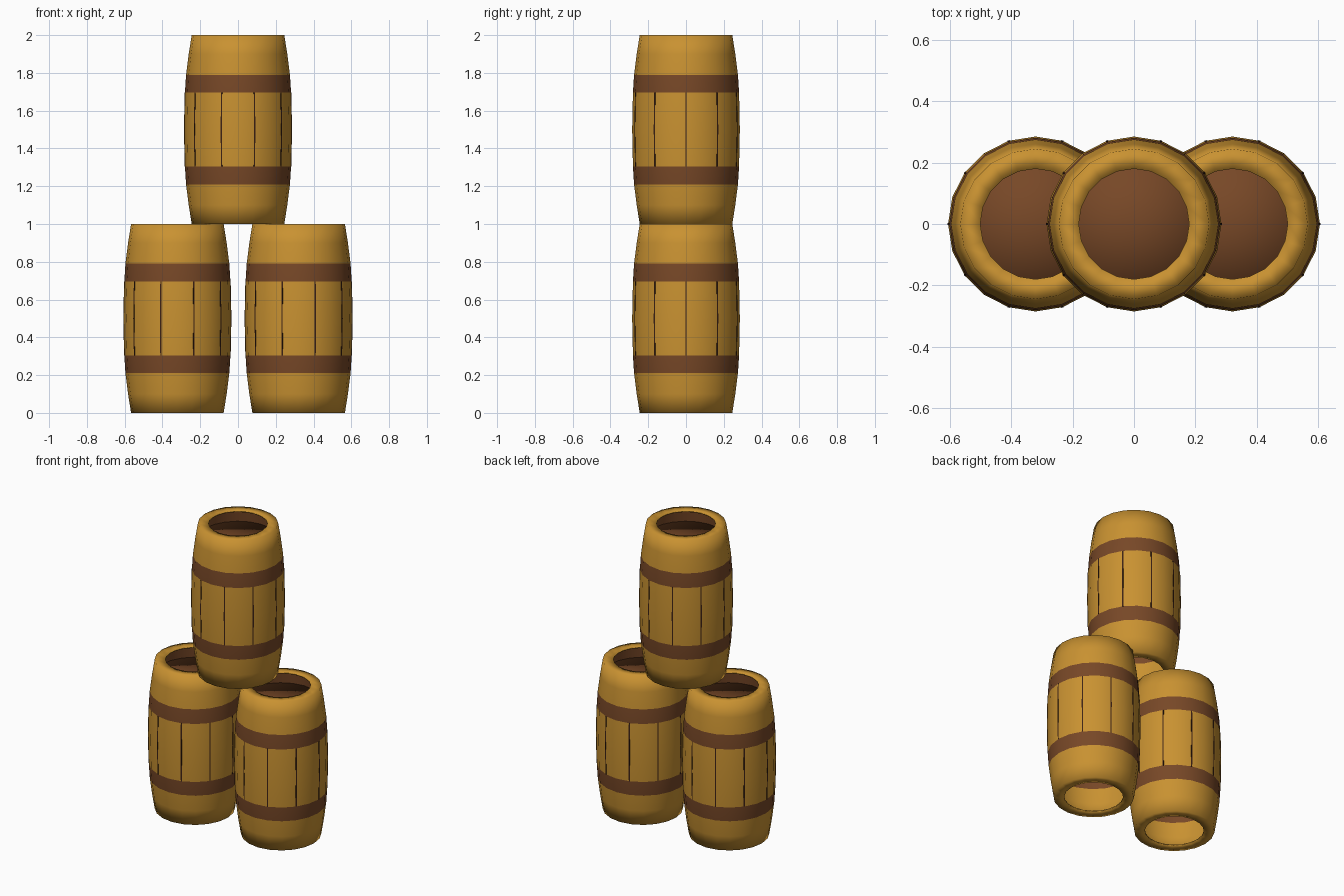
import bpy, bmesh, math

if "Cube" in bpy.data.objects:
    bpy.data.objects.remove(bpy.data.objects["Cube"])

def mat(name, rgb):
    m = bpy.data.materials.new(name)
    m.diffuse_color = (*rgb, 1)
    m.use_nodes = True
    m.node_tree.nodes["Principled BSDF"].inputs["Base Color"].default_value = m.diffuse_color
    return m

WOOD = mat("golden wood", (0.584, 0.287, 0.031))
BROWN = mat("brown hoop", (0.185, 0.064, 0.020))
DARK = mat("dark seam", (0.045, 0.015, 0.007))
SIDES = 20

def finish(name, bm, mats, loc, smooth=True):
    me = bpy.data.meshes.new(name)
    bm.to_mesh(me)
    bm.free()
    for m in mats:
        me.materials.append(m)
    for p in me.polygons:
        p.use_smooth = smooth
    ob = bpy.data.objects.new(name, me)
    ob.location = loc
    bpy.context.collection.objects.link(ob)
    return ob

def lathe(profile, rule=None, cap=False):
    """Revolve (radius, z) points around z, normals outward for a rising profile."""
    bm = bmesh.new()
    rings = []
    for r, z in profile:
        rings.append([bm.verts.new((r * math.cos(2 * math.pi * i / SIDES),
                                    r * math.sin(2 * math.pi * i / SIDES), z))
                      for i in range(SIDES)])
    for k in range(len(rings) - 1):
        a, b = rings[k], rings[k + 1]
        for i in range(SIDES):
            j = (i + 1) % SIDES
            f = bm.faces.new((a[i], a[j], b[j], b[i]))
            if rule:
                f.material_index = rule(f.calc_center_median().z)
    if cap:
        c = bm.verts.new((0, 0, profile[-1][1]))
        for i in range(SIDES):
            bm.faces.new((rings[-1][i], rings[-1][(i + 1) % SIDES], c))
    return bm

HALF = [(0.18, 0), (0.245, 0), (0.261, 0.10), (0.275, 0.21), (0.281, 0.305)]
PROFILE = HALF + [(0.285, 0.5)] + [(r, 1 - z) for r, z in reversed(HALF)]

def hoop_rule(z):
    return 1 if 0.21 < z < 0.305 or 0.695 < z < 0.79 else 0

def seams():
    """Ten thin dark strips between the staves, visible inside and outside."""
    bm = bmesh.new()
    w = 0.0035
    for n in range(10):
        a = n * math.pi / 5
        c, s = math.cos(a), math.sin(a)
        prev = None
        for r, z in ((0.281, 0.305), (0.285, 0.5), (0.281, 0.695)):
            ring = [bm.verts.new((c * d - s * t, s * d + c * t, z))
                    for d, t in ((r - 0.014, -w), (r + 0.0012, -w),
                                 (r + 0.0012, w), (r - 0.014, w))]
            if prev:
                for i in range(4):
                    j = (i + 1) % 4
                    bm.faces.new((prev[i], prev[j], ring[j], ring[i]))
            else:
                bm.faces.new(ring[::-1])
            prev = ring
        bm.faces.new(prev)
    return bm

def barrel(tag, x, z):
    loc = (x, 0, z)
    # bulging hollow shell with painted hoops
    shell = finish(tag + "_barrel_shell", lathe(PROFILE, hoop_rule), [WOOD, BROWN], loc)
    sol = shell.modifiers.new("thickness", 'SOLIDIFY')
    sol.thickness = 0.008
    sol.offset = -1
    # recessed lid and the brown lining above it
    finish(tag + "_barrel_lid", lathe([(0.245, 0.87), (0.245, 0.90)], cap=True), [BROWN], loc)
    finish(tag + "_barrel_lining", lathe([(0.246, 0.89), (0.236, 0.985)]), [BROWN], loc)
    # stave seams
    finish(tag + "_stave_seams", seams(), [DARK], loc, False)

barrel("left", -0.321, 0)
barrel("right", 0.321, 0)
barrel("top", 0, 1)
